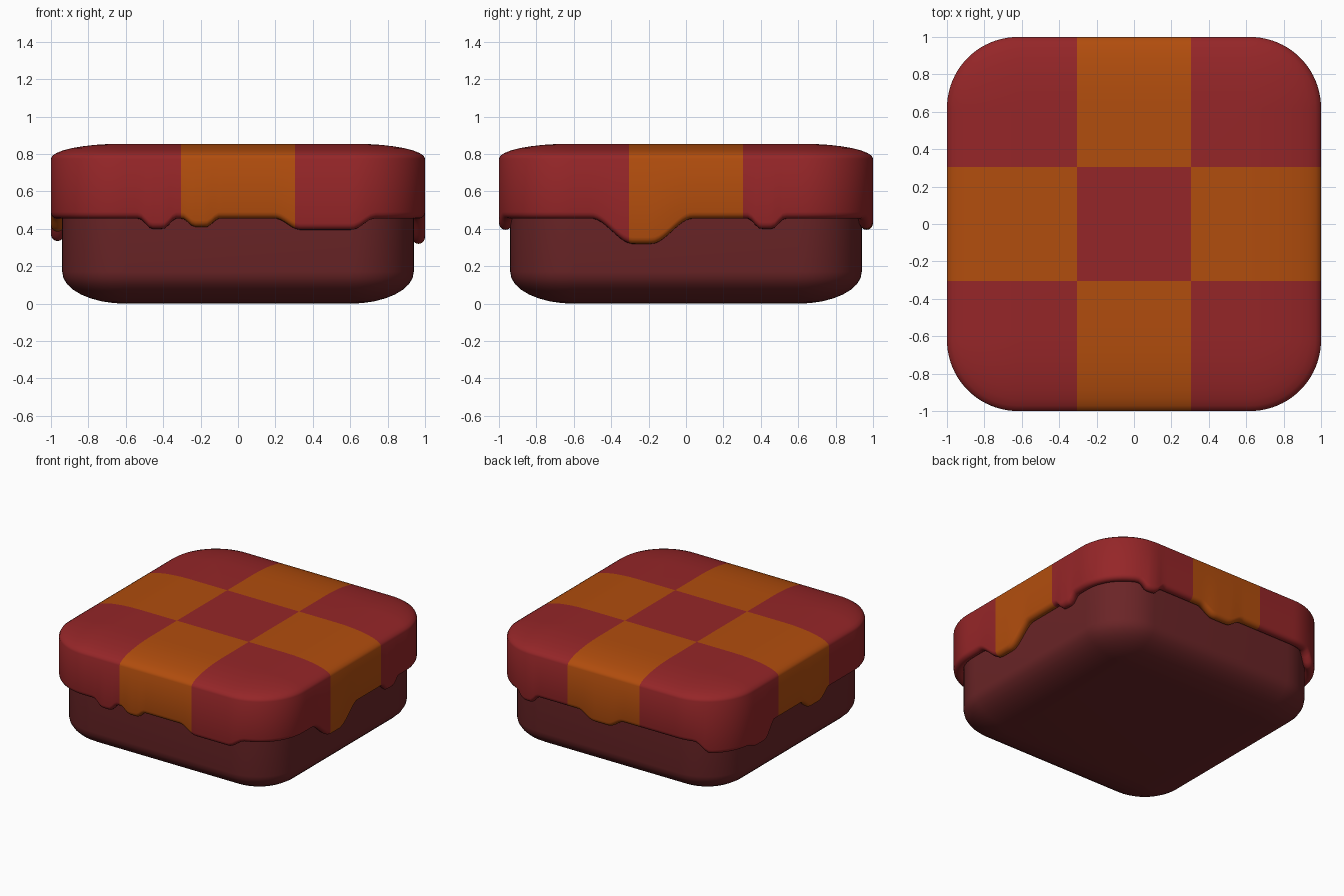
import bpy, bmesh, math
from mathutils import Vector

if "Cube" in bpy.data.objects:
    bpy.data.objects.remove(bpy.data.objects["Cube"], do_unlink=True)


def material(name, rgb):
    m = bpy.data.materials.new(name)
    m.use_nodes = True
    m.diffuse_color = (*rgb, 1)
    m.node_tree.nodes["Principled BSDF"].inputs["Base Color"].default_value = (*rgb, 1)
    return m


red = material("deep red", (0.30, 0.019, 0.021))
orange = material("burnt orange", (0.44, 0.074, 0.004))
maroon = material("dark maroon", (0.145, 0.018, 0.020))

STRIPE = 0.305          # half width of the middle stripe
FLAT, RADIUS = 0.62, 0.38
SIDE = 2 * FLAT + RADIUS * math.pi / 2   # outline length from one face centre to the next

# Drips: centre along the outline, half width of tip, slope width, depth
DRIPS = [
    (-0.43, 0.03, 0.07, 0.055), (-0.20, 0.03, 0.07, 0.045), (0.47, 0.14, 0.13, 0.06),
    (SIDE - 0.235, 0.05, 0.22, 0.135), (SIDE + 0.43, 0.03, 0.07, 0.055),
    (2 * SIDE - 0.66, 0.03, 0.07, 0.055), (2 * SIDE - 0.03, 0.06, 0.13, 0.06),
    (2 * SIDE + 1.12, 0.25, 0.12, 0.085), (3 * SIDE - 0.5, 0.05, 0.12, 0.035),
    (3 * SIDE + 0.15, 0.05, 0.12, 0.07),
]


def edge_height(s):
    """Height of the dripping lower edge at a distance along the outline."""
    z = 0.455
    for centre, tip, slope, depth in DRIPS:
        d = abs((s - centre + 2 * SIDE) % (4 * SIDE) - 2 * SIDE)
        t = min(max((tip + slope - d) / slope, 0), 1)
        z -= depth * t * t * (3 - 2 * t)
    return z


def outline(half, radius, inset, straight, arc):
    """Rounded square as (x, y, distance), counterclockwise from the front."""
    flat, r, pts = half - radius, radius - inset, []
    for side in range(4):
        a = side * math.pi / 2
        c, s = math.cos(a), math.sin(a)
        local = []
        for i in range(straight):
            x = -flat + 2 * flat * i / straight
            local.append((x, inset - half, x))
        for i in range(arc):
            t = math.pi / 2 * i / arc
            local.append((flat + r * math.sin(t), -flat - r * math.cos(t), flat + radius * t))
        pts += [(x * c - y * s, x * s + y * c, side * SIDE + d) for x, y, d in local]
    return pts


def loft(name, half, radius, rings, straight, arc, mats, cuts=()):
    """Skin a stack of outlines; each ring is (inset, height function)."""
    bm = bmesh.new()
    loops = []
    for inset, height in rings:
        loops.append([bm.verts.new((x, y, height(d)))
                      for x, y, d in outline(half, radius, inset, straight, arc)])
    n = len(loops[0])
    for a, b in zip(loops, loops[1:]):
        for i in range(n):
            j = (i + 1) % n
            bm.faces.new((a[i], a[j], b[j], b[i]))
    bm.faces.new(loops[-1])
    bm.faces.new(loops[0][::-1])
    bmesh.ops.remove_doubles(bm, verts=bm.verts[:], dist=0.0001)
    for co, no in cuts:
        bmesh.ops.bisect_plane(bm, geom=bm.verts[:] + bm.edges[:] + bm.faces[:],
                               dist=0.0001, plane_co=co, plane_no=no)
    bmesh.ops.recalc_face_normals(bm, faces=bm.faces[:])
    if len(mats) > 1:   # checker pattern
        for f in bm.faces:
            c = f.calc_center_median()
            f.material_index = int((abs(c.x) > STRIPE) != (abs(c.y) > STRIPE))
    mesh = bpy.data.meshes.new(name)
    bm.to_mesh(mesh)
    bm.free()
    ob = bpy.data.objects.new(name, mesh)
    bpy.context.collection.objects.link(ob)
    for m in mats:
        mesh.materials.append(m)
    bpy.ops.object.select_all(action="DESELECT")
    ob.select_set(True)
    bpy.context.view_layer.objects.active = ob
    bpy.ops.object.shade_smooth_by_angle(angle=math.radians(35))
    return ob


def level(z):
    return lambda d: z


def above_edge(dz):
    return lambda d: edge_height(d) + dz


quarter = [math.pi / 2 * i / 8 for i in range(9)]

# Base: rounded tray, its top hidden inside the cap
base_radius = 0.34
base = [(base_radius * (1 - math.sin(t)), level(0.17 * (1 - math.cos(t)))) for t in quarter]
base += [(0, level(0.6))]
loft("base", 0.94, base_radius, base, 1, 12, [maroon])

# Cap: inner wall, rolled lip with drips, outer wall, domed shoulder
lip = 0.035
cap = [(0.07, level(0.6)), (0.07, above_edge(lip))]
for i in range(9):
    t = math.pi * i / 8
    cap.append((lip * (1 + math.cos(t)), above_edge(lip * (1 - math.sin(t)))))
cap += [(RADIUS * (1 - math.cos(t)), level(0.775 + 0.08 * math.sin(t))) for t in quarter]
cuts = [(Vector((s * STRIPE, 0, 0)), Vector((1, 0, 0))) for s in (-1, 1)]
cuts += [(Vector((0, s * STRIPE, 0)), Vector((0, 1, 0))) for s in (-1, 1)]
loft("checkered_cap", 1.0, RADIUS, cap, 60, 20, [red, orange], cuts)
